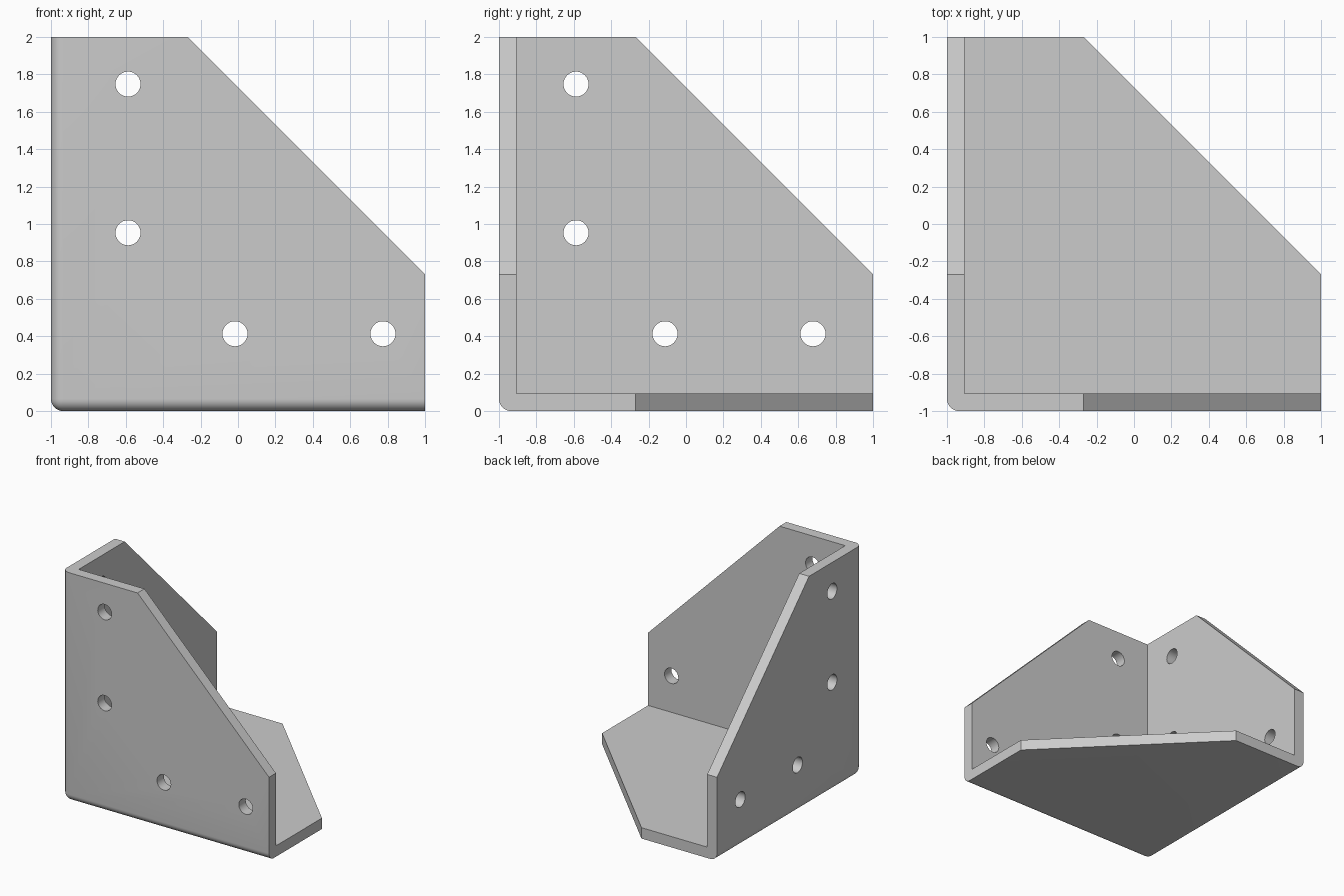
import bpy, bmesh
from math import pi
from mathutils import Matrix, Vector

if "Cube" in bpy.data.objects:
    bpy.data.objects.remove(bpy.data.objects["Cube"], do_unlink=True)

T = 0.095        # plate thickness
CUT = 0.73       # outer end of each slanted edge
HOLE_R = 0.067
ROUND = 0.065

grey = bpy.data.materials.new("Light grey")
grey.use_nodes = True
colour = (0.6, 0.6, 0.6, 1)
grey.diffuse_color = colour
grey.node_tree.nodes["Principled BSDF"].inputs["Base Color"].default_value = colour


def make_object(name, bm):
    bmesh.ops.recalc_face_normals(bm, faces=bm.faces)
    mesh = bpy.data.meshes.new(name)
    bm.to_mesh(mesh)
    bm.free()
    mesh.materials.append(grey)
    obj = bpy.data.objects.new(name, mesh)
    bpy.context.collection.objects.link(obj)
    return obj


# Solid block with the three free corners sliced off
bm = bmesh.new()
bmesh.ops.create_cube(bm, size=2, matrix=Matrix.Translation((0, 0, 1)))
slices = [((1, 0, CUT), (1, 0, 1)), ((0, 1, CUT), (0, 1, 1)),
          ((1, CUT - 1, 0), (1, 1, 0))]
for point, normal in slices:
    cut = bmesh.ops.bisect_plane(bm, geom=bm.verts[:] + bm.edges[:] + bm.faces[:],
                                 plane_co=point, plane_no=normal, clear_outer=True)
    rim = [e for e in cut["geom_cut"] if isinstance(e, bmesh.types.BMEdge)]
    bmesh.ops.edgeloop_fill(bm, edges=rim)

# Round the three edges that meet at the closed corner
corner = Vector((-1, -1, 0))


def on_outer_edge(edge):
    shared = [all(abs(v.co[i] - corner[i]) < 1e-4 for v in edge.verts)
              for i in range(3)]
    return sum(shared) == 2


bmesh.ops.bevel(bm, geom=[e for e in bm.edges if on_outer_edge(e)], offset=ROUND,
                offset_type='OFFSET', segments=8, profile=0.5, affect='EDGES')
bracket = make_object("corner_bracket", bm)

# Hollow that leaves a floor, a front plate and a side plate
bm = bmesh.new()
bmesh.ops.create_cube(bm, size=4, matrix=Matrix.Translation(
    (1 + T, 1 + T, 2 + T)))
hollow = make_object("hollow_cutter", bm)

# Screw holes, four in each upright plate
bm = bmesh.new()
upper = [(-0.588, 1.748), (-0.588, 0.953)]
front_holes = upper + [(-0.016, 0.413), (0.775, 0.413)]
side_holes = upper + [(-0.112, 0.413), (0.679, 0.413)]


def drill(location, axis):
    bmesh.ops.create_cone(bm, cap_ends=True, segments=32, radius1=HOLE_R,
                          radius2=HOLE_R, depth=0.4,
                          matrix=Matrix.Translation(location) @ Matrix.Rotation(pi / 2, 4, axis))


for x, z in front_holes:
    drill((x, -1, z), 'X')
for y, z in side_holes:
    drill((-1, y, z), 'Y')
holes = make_object("hole_cutter", bm)

# Cut, then discard the cutters
bpy.ops.object.select_all(action='DESELECT')
bpy.context.view_layer.objects.active = bracket
bracket.select_set(True)
for cutter in (hollow, holes):
    cutter.hide_render = True
    mod = bracket.modifiers.new("Cut", 'BOOLEAN')
    mod.operation = 'DIFFERENCE'
    mod.solver = 'EXACT'
    mod.object = cutter
    bpy.ops.object.modifier_apply(modifier=mod.name)
    bpy.data.objects.remove(cutter, do_unlink=True)

bpy.ops.object.shade_smooth_by_angle(angle=pi / 6)
